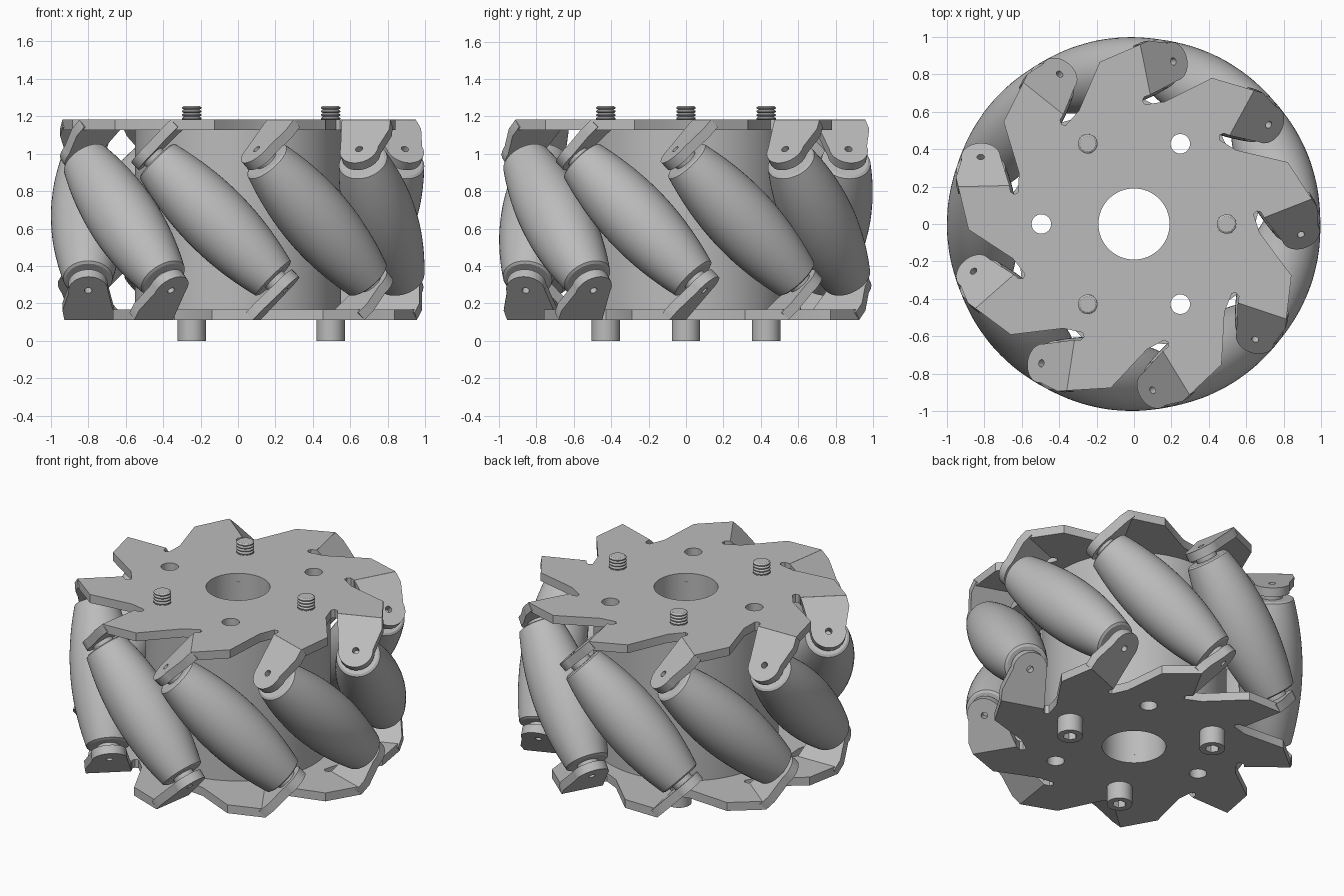
import bpy, bmesh
from math import pi, sin, cos, radians, sqrt
from mathutils import Matrix, Vector

if "Cube" in bpy.data.objects:
    bpy.data.objects.remove(bpy.data.objects["Cube"])

MID = 0.647            # mid height of the wheel
HALF = 0.535           # mid height to outer plate face
THICK = 0.055          # sheet thickness
COUNT = 9              # number of rollers
START = radians(21.4)  # angle of the first roller
AXIS_R = 0.81          # distance of roller axes from the wheel axis
BOLT_R = 0.495
BORE = 0.19

grey = bpy.data.materials.new("metal_grey")
grey.use_nodes = True
grey.diffuse_color = (0.5, 0.5, 0.5, 1)
grey.node_tree.nodes["Principled BSDF"].inputs["Base Color"].default_value = (0.5, 0.5, 0.5, 1)


def finish(name, mesh, matrix):
    """Clean a mesh, link it as an object and smooth its round faces."""
    bm = bmesh.new()
    bm.from_mesh(mesh)
    bmesh.ops.remove_doubles(bm, verts=bm.verts, dist=1e-5)
    bmesh.ops.recalc_face_normals(bm, faces=bm.faces)
    bm.to_mesh(mesh)
    bm.free()
    mesh.materials.clear()
    mesh.materials.append(grey)
    ob = bpy.data.objects.new(name, mesh)
    bpy.context.collection.objects.link(ob)
    ob.matrix_world = matrix
    bpy.ops.object.select_all(action='DESELECT')
    ob.select_set(True)
    bpy.context.view_layer.objects.active = ob
    bpy.ops.object.shade_smooth_by_angle(angle=radians(30))
    return ob


def extruded(name, loops, low, high, matrix):
    """Flat outline with holes, extruded from low to high along local z."""
    curve = bpy.data.curves.new(name, 'CURVE')
    curve.dimensions = '2D'
    curve.fill_mode = 'BOTH'
    curve.extrude = (high - low) / 2
    for loop in loops:
        sp = curve.splines.new('POLY')
        sp.points.add(len(loop) - 1)
        for p, (x, y) in zip(sp.points, loop):
            p.co = (x, y, 0, 1)
        sp.use_cyclic_u = True
    temp = bpy.data.objects.new(name + "_outline", curve)
    mesh = bpy.data.meshes.new_from_object(temp)
    bpy.data.objects.remove(temp)
    bpy.data.curves.remove(curve)
    mesh.transform(Matrix.Translation((0, 0, (low + high) / 2)))
    return finish(name, mesh, matrix)


def lathe(name, profile, matrix, segs=48):
    """Revolve (radius, height) points around local z and close the ends."""
    bm = bmesh.new()
    rings = [[bm.verts.new((r * cos(2 * pi * i / segs), r * sin(2 * pi * i / segs), z))
              for i in range(segs)] for r, z in profile]
    for a, b in zip(rings, rings[1:]):
        for i in range(segs):
            j = (i + 1) % segs
            bm.faces.new((a[i], a[j], b[j], b[i]))
    bm.faces.new(rings[0])
    bm.faces.new(rings[-1])
    mesh = bpy.data.meshes.new(name)
    bm.to_mesh(mesh)
    bm.free()
    return finish(name, mesh, matrix)


def circle(r, cx=0, cy=0, n=32, start=0, sweep=2 * pi):
    return [(cx + r * cos(start + sweep * i / n), cy + r * sin(start + sweep * i / n))
            for i in range(n)]


def bolt_holes(offset):
    return [circle(0.052, BOLT_R * cos(a), BOLT_R * sin(a))
            for a in (offset + k * pi / 3 for k in range(6))]


def turn(angle, axis):
    return Matrix.Rotation(angle, 4, axis)


centre = Matrix.Translation((0, 0, MID))

# Hub
inner = HALF - THICK
extruded("hub", [circle(0.55, n=96), circle(BORE, n=64)] + bolt_holes(0),
         -inner, inner, centre)

# Saw-toothed end plates: one tooth in (radial, tangential) coordinates
tooth = [(0.885, 0.008), (0.934, -0.222), (0.66, -0.222), (0.655, -0.188),
         (0.635, -0.174), (0.614, -0.185), (0.608, -0.29)]
outline = []
for k in range(COUNT):
    rot = Matrix.Rotation(-2 * pi * k / COUNT, 2)
    outline += [tuple(rot @ Vector(p)) for p in tooth]
for name, flip, side in (("top", 0, 1), ("bottom", pi, -1)):
    extruded(name + "_plate",
             [outline, circle(BORE, n=64)] + bolt_holes(-side * START),
             inner, HALF, centre @ turn(START, 'Z') @ turn(flip, 'X'))

# Bent tab outline, rounded around the roller pin
tab = ([(0.66, 0.221), (0.934, 0.221), (0.945, 0.152)]
       + circle(0.105, AXIS_R, 0, 20, radians(10), -radians(200)))
pin_hole = circle(0.02, AXIS_R, 0, 16)

# Barrel roller profile follows the round envelope of the wheel
LENGTH = 0.45
steps = 20
barrel = [(0.118, -LENGTH)]
for i in range(steps + 1):
    s = (LENGTH - 0.008) * (2 * i / steps - 1)
    barrel.append((1 - sqrt(AXIS_R ** 2 + s * s / 2), s))
barrel.append((0.118, LENGTH))

for k in range(COUNT):
    frame = centre @ turn(START + 2 * pi * k / COUNT, 'Z') @ turn(pi / 4, 'X')
    on_axis = frame @ Matrix.Translation((AXIS_R, 0, 0))
    lathe(f"roller_{k + 1}", barrel, on_axis)
    for name, flip in (("top", 0), ("bottom", pi)):
        mount = frame @ turn(flip, 'X')
        extruded(f"{name}_tab_{k + 1}", [tab, pin_hole], inner, HALF, mount)
        lathe(f"{name}_spacer_{k + 1}", [(0.065, LENGTH - 0.01), (0.065, inner + 0.002)],
              mount @ Matrix.Translation((AXIS_R, 0, 0)), 24)

# Bolts: socket head below, threaded tip above
pitch = 0.019
shaft = [(0.05, 0.09), (0.05, 1.15)]
for i in range(5):
    z = 1.16 + i * pitch
    shaft += [(0.041, z), (0.052, z + 0.006), (0.052, z + 0.012)]
shaft += [(0.042, 1.255)]
for k in range(3):
    a = 2 * pi * k / 3
    place = Matrix.Translation((BOLT_R * cos(a), BOLT_R * sin(a), 0))
    extruded(f"bolt_head_{k + 1}", [circle(0.076), circle(0.042, n=6)], 0, 0.065, place)
    lathe(f"bolt_collar_{k + 1}", [(0.076, 0.065), (0.076, MID - HALF)], place, 32)
    lathe(f"bolt_shaft_{k + 1}", shaft, place, 24)
